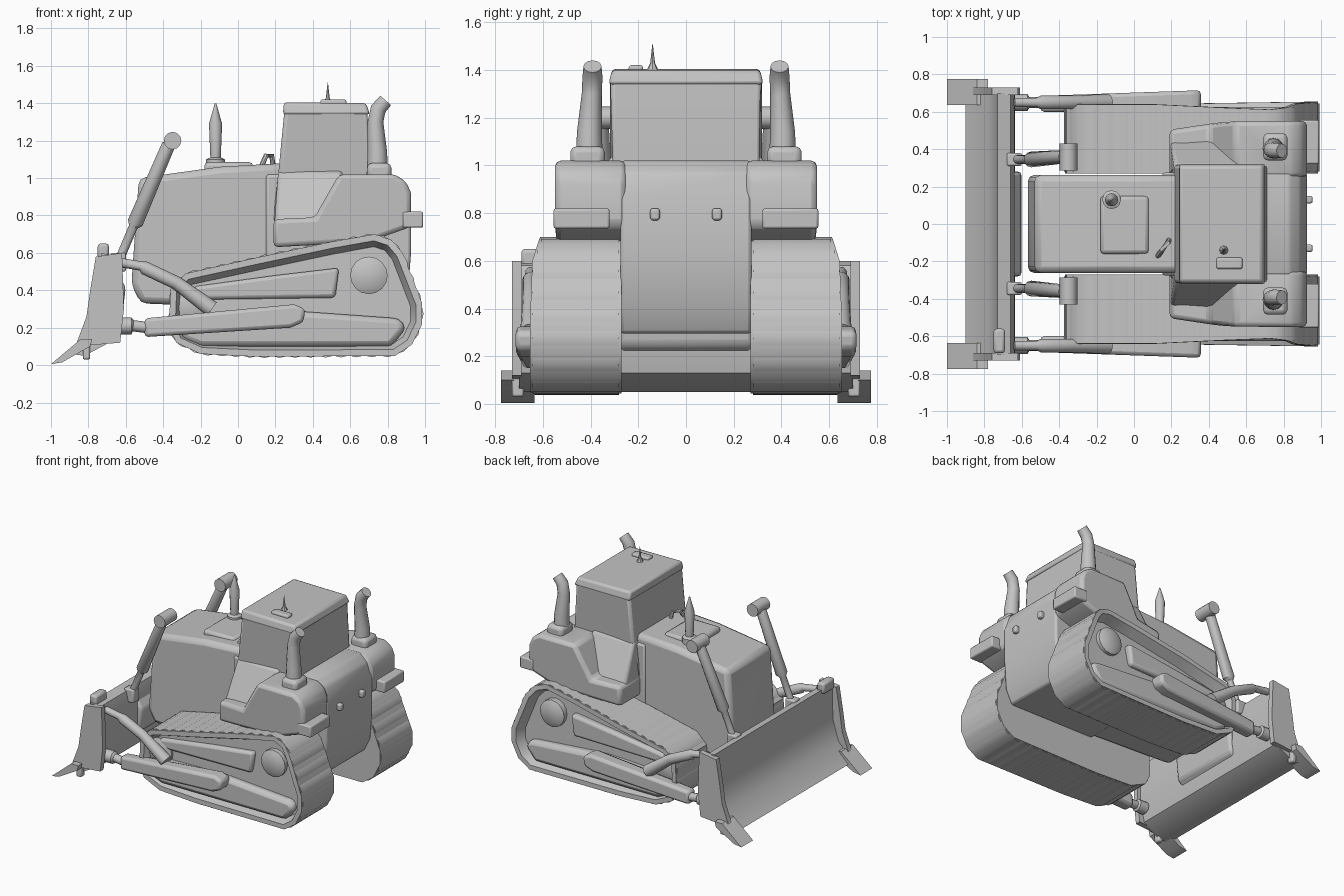
import bpy, bmesh, math
from mathutils import Vector

cube = bpy.data.objects.get("Cube")
if cube:
    bpy.data.objects.remove(cube, do_unlink=True)

grey = bpy.data.materials.new("plain grey")
grey.use_nodes = True
grey.diffuse_color = (0.55, 0.55, 0.55, 1)
grey.node_tree.nodes["Principled BSDF"].inputs["Base Color"].default_value = (0.55, 0.55, 0.55, 1)


def finish(name, bm, bevel=0.0, segments=2):
    bmesh.ops.recalc_face_normals(bm, faces=bm.faces)
    mesh = bpy.data.meshes.new(name)
    bm.to_mesh(mesh)
    bm.free()
    mesh.materials.append(grey)
    ob = bpy.data.objects.new(name, mesh)
    bpy.context.collection.objects.link(ob)
    if bevel:
        mod = ob.modifiers.new("soft edges", "BEVEL")
        mod.width, mod.segments, mod.limit_method = bevel, segments, "ANGLE"
    bpy.ops.object.select_all(action="DESELECT")
    ob.select_set(True)
    bpy.context.view_layer.objects.active = ob
    bpy.ops.object.shade_smooth_by_angle(angle=math.radians(40))
    return ob


def prism(name, profile, near, far, bevel=0.0, recess=None):
    """Side profile (x, z) spanned in y; near and far may be functions of (x, z)."""
    bm = bmesh.new()
    at = lambda y, p: y(*p) if callable(y) else y
    a = [bm.verts.new((p[0], at(near, p), p[1])) for p in profile]
    b = [bm.verts.new((p[0], at(far, p), p[1])) for p in profile]
    bm.faces.new(a)
    outer = bm.faces.new(b)
    for i in range(len(a)):
        j = (i + 1) % len(a)
        bm.faces.new((a[i], a[j], b[j], b[i]))
    if recess:
        bmesh.ops.recalc_face_normals(bm, faces=bm.faces)
        bmesh.ops.inset_region(bm, faces=[outer], thickness=recess[0])
        bmesh.ops.inset_region(bm, faces=[outer], thickness=0.03, depth=-recess[1])
    return finish(name, bm, bevel)


def box(name, x, y, z, bevel=0.01):
    return prism(name, [(x[0], z[0]), (x[1], z[0]), (x[1], z[1]), (x[0], z[1])], y[0], y[1], bevel)


def tube(name, path, radii, sides=12):
    """Round bar through the path points, with a radius at each."""
    bm = bmesh.new()
    path = [Vector(p) for p in path]
    rings = []
    for i, p in enumerate(path):
        d = (path[min(i + 1, len(path) - 1)] - path[max(i - 1, 0)]).normalized()
        u = d.cross(Vector((0, 1, 0)) if abs(d.y) < 0.9 else Vector((1, 0, 0))).normalized()
        v = d.cross(u)
        rings.append([bm.verts.new(p + radii[i] * (u * math.cos(t) + v * math.sin(t)))
                      for t in (math.tau * k / sides for k in range(sides))])
    for r, s in zip(rings, rings[1:]):
        for k in range(sides):
            m = (k + 1) % sides
            bm.faces.new((r[k], r[m], s[m], s[k]))
    bm.faces.new(rings[0])
    bm.faces.new(rings[-1])
    return finish(name, bm)


# Engine hood and rear hull
prism("engine_hood", [(-0.57, 0.43), (-0.52, 0.33), (0.25, 0.3), (0.25, 1.08), (-0.1, 1.06), (-0.53, 1.0)],
      -0.262, 0.262, 0.035)
prism("rear_hull", [(0.15, 0.3), (0.86, 0.295), (0.91, 0.4), (0.925, 0.6), (0.925, 0.86), (0.89, 0.97), (0.83, 1.02),
                    (0.15, 1.02)], -0.275, 0.275, 0.015)
box("hood_cover", (-0.18, 0.08), (-0.16, 0.15), (1.0, 1.085), 0.02)
tube("hood_handle", [(0.12, -0.18, 1.05), (0.15, -0.14, 1.12), (0.18, -0.1, 1.12), (0.19, -0.08, 1.05)],
     [0.014] * 4, 8)
tube("hood_exhaust", [(-0.12, 0.13, 1.05), (-0.12, 0.13, 1.1), (-0.12, 0.13, 1.11), (-0.12, 0.13, 1.29), (-0.12, 0.13, 1.4)],
     [0.05, 0.05, 0.028, 0.035, 0.004])

# Cab with a thin roof slab
cab_side = lambda x, z: 0.318 - 0.15 * max(0, 1.02 - z)
prism("cab", [(0.185, 0.76), (0.7, 0.76), (0.71, 1.02), (0.69, 1.38), (0.25, 1.38), (0.215, 1.02)],
      lambda x, z: -cab_side(x, z), cab_side, 0.02)
roof_side = lambda x, z: 0.325 - 0.3 * max(0, z - 1.35)
prism("cab_roof", [(0.24, 1.34), (0.705, 1.34), (0.685, 1.4), (0.245, 1.405)],
      lambda x, z: -roof_side(x, z), roof_side, 0.015)
tube("antenna", [(0.48, -0.14, 1.4), (0.48, -0.14, 1.43), (0.48, -0.14, 1.51)], [0.025, 0.01, 0.001], 8)
box("roof_lamp", (0.44, 0.58), (-0.24, -0.18), (1.39, 1.42), 0.01)

# Shared outlines for the paired parts
fender = [(0.19, 0.63), (0.7, 0.66), (0.9, 0.73), (0.925, 0.75), (0.925, 0.92), (0.9, 0.98), (0.84, 1.02),
          (0.54, 1.02), (0.46, 0.88), (0.41, 0.79), (0.19, 0.78)]
track = [(-0.37, 0.2), (-0.33, 0.12), (-0.2, 0.06), (0.1, 0.045), (0.84, 0.05), (0.93, 0.11), (0.985, 0.22),
         (0.985, 0.33), (0.88, 0.6), (0.82, 0.67), (0.73, 0.7), (0.5, 0.66), (0.1, 0.575), (-0.28, 0.49), (-0.36, 0.41)]
track_side = lambda x, z: 0.64 + 0.015 * max(0, x) - 0.3 * max(0, z - 0.57)

for s, tag in ((-1, "right"), (1, "left")):
    # Fender tanks, sloping cab skirts, rear lamps and stacks
    prism(tag + "_fender", fender, s * 0.25, lambda x, z: s * (0.55 - 0.15 * max(0, 0.5 - x)), 0.025)
    prism(tag + "_cab_skirt", [(0.19, 0.7), (0.55, 0.7), (0.56, 1.04), (0.215, 1.04)], s * 0.2,
          lambda x, z: s * (0.47 + 0.1 * (x - 0.19) if z < 0.8 else 0.315), 0.02)
    box(tag + "_rear_lamp", (0.88, 0.99), sorted((s * 0.32, s * 0.555)), (0.735, 0.82))
    box(tag + "_stack_base", (0.69, 0.82), sorted((s * 0.34, s * 0.485)), (0.98, 1.08), 0.025)
    tube(tag + "_stack", [(0.745, s * 0.405, 1.0), (0.745, s * 0.405, 1.14), (0.735, s * 0.395, 1.3),
                          (0.75, s * 0.392, 1.37), (0.79, s * 0.392, 1.415)],
         [0.058, 0.052, 0.042, 0.042, 0.038])
    box(tag + "_tow_hook", (0.9, 0.955), sorted((s * 0.11, s * 0.15)), (0.77, 0.82))

    # Track loop with a recess on its outer side
    prism(tag + "_track", track, s * 0.27, lambda x, z: s * track_side(x, z), recess=(0.035, 0.075))
    bm = bmesh.new()
    for i, p in enumerate(track):
        a, b = Vector(p), Vector(track[(i + 1) % len(track)])
        n = max(1, round((b - a).length / 0.085))
        d = (b - a).normalized()
        out = Vector((d.y, -d.x))
        for k in range(n):
            c = a.lerp(b, (k + 0.5) / n)
            tri = [c - d * 0.03, c + d * 0.03, c + out * 0.007]
            ends = [[bm.verts.new((q.x, s * y, q.y)) for q in tri] for y in (0.28, track_side(*c) - 0.01)]
            for e in ends:
                bm.faces.new(e)
            for m in range(3):
                w = (m + 1) % 3
                bm.faces.new((ends[0][m], ends[0][w], ends[1][w], ends[1][m]))
    finish(tag + "_track_shoes", bm)

    # Running gear inside the recess
    prism(tag + "_track_frame", [(-0.3, 0.14), (-0.2, 0.1), (0.82, 0.1), (0.9, 0.2), (0.86, 0.25), (0.3, 0.29), (-0.3, 0.27)],
          s * 0.5, s * 0.625, 0.03)
    prism(tag + "_upper_frame", [(-0.24, 0.35), (0.52, 0.36), (0.54, 0.52), (0.2, 0.48), (-0.24, 0.42)],
          s * 0.5, s * 0.595, 0.02)
    for x, z, r in ((-0.24, 0.32, 0.1), (0.7, 0.48, 0.1)):
        tube(tag + "_wheel", [(x, s * 0.5, z), (x, s * 0.585, z), (x, s * 0.605, z)], [r, r, r * 0.6], 16)

    # Push arm, brace and lift cylinder
    prism(tag + "_push_arm", [(-0.5, 0.15), (0.28, 0.2), (0.35, 0.23), (0.36, 0.3), (0.3, 0.325), (-0.5, 0.25)],
          s * 0.6, lambda x, z: s * (0.685 + 0.035 * (x + 0.5)), 0.02)
    tube(tag + "_arm_joint", [(-0.64, s * 0.65, 0.21), (-0.57, s * 0.65, 0.21), (-0.56, s * 0.65, 0.21),
                              (-0.48, s * 0.65, 0.2)], [0.045, 0.045, 0.03, 0.03])
    tube(tag + "_brace", [(-0.64, s * 0.65, 0.55), (-0.52, s * 0.65, 0.53), (-0.5, s * 0.65, 0.52),
                          (-0.33, s * 0.65, 0.44), (-0.14, s * 0.65, 0.3)], [0.025, 0.025, 0.036, 0.036, 0.045])
    tube(tag + "_lift_cylinder", [(-0.64, s * 0.345, 0.55), (-0.56, s * 0.345, 0.74), (-0.55, s * 0.345, 0.76),
                                  (-0.37, s * 0.36, 1.18)], [0.024, 0.024, 0.042, 0.036])
    tube(tag + "_lift_head", [(-0.35, s * 0.285, 1.2), (-0.35, s * 0.43, 1.2)], [0.047, 0.047])
    box(tag + "_lift_lug", (-0.68, -0.6), sorted((s * 0.31, s * 0.38)), (0.5, 0.6))

    # Blade end plate and corner bit
    prism(tag + "_blade_end", [(-0.87, 0.1), (-0.63, 0.12), (-0.61, 0.3), (-0.62, 0.6), (-0.76, 0.58), (-0.79, 0.4), (-0.81, 0.26)],
          s * 0.69, s * 0.73)
    prism(tag + "_corner_bit", [(-1.0, 0.005), (-0.94, 0.015), (-0.79, 0.1), (-0.78, 0.14), (-0.84, 0.14)],
          s * 0.635, s * 0.775)
    box(tag + "_bit_bolt", (-0.83, -0.79), sorted((s * 0.68, s * 0.73)), (0.03, 0.11))

# Curved blade
prism("blade", [(-0.9, 0.06), (-0.82, 0.05), (-0.67, 0.13), (-0.635, 0.3), (-0.64, 0.5), (-0.66, 0.58), (-0.73, 0.6),
                (-0.73, 0.46), (-0.735, 0.33), (-0.78, 0.18)], -0.7, 0.7)
box("blade_top_guard", (-0.75, -0.69), (-0.69, -0.56), (0.57, 0.65), 0.015)
prism("blade_back_brace", [(-0.68, 0.2), (-0.62, 0.25), (-0.6, 0.42), (-0.66, 0.5)], -0.28, 0.28, 0.02)
